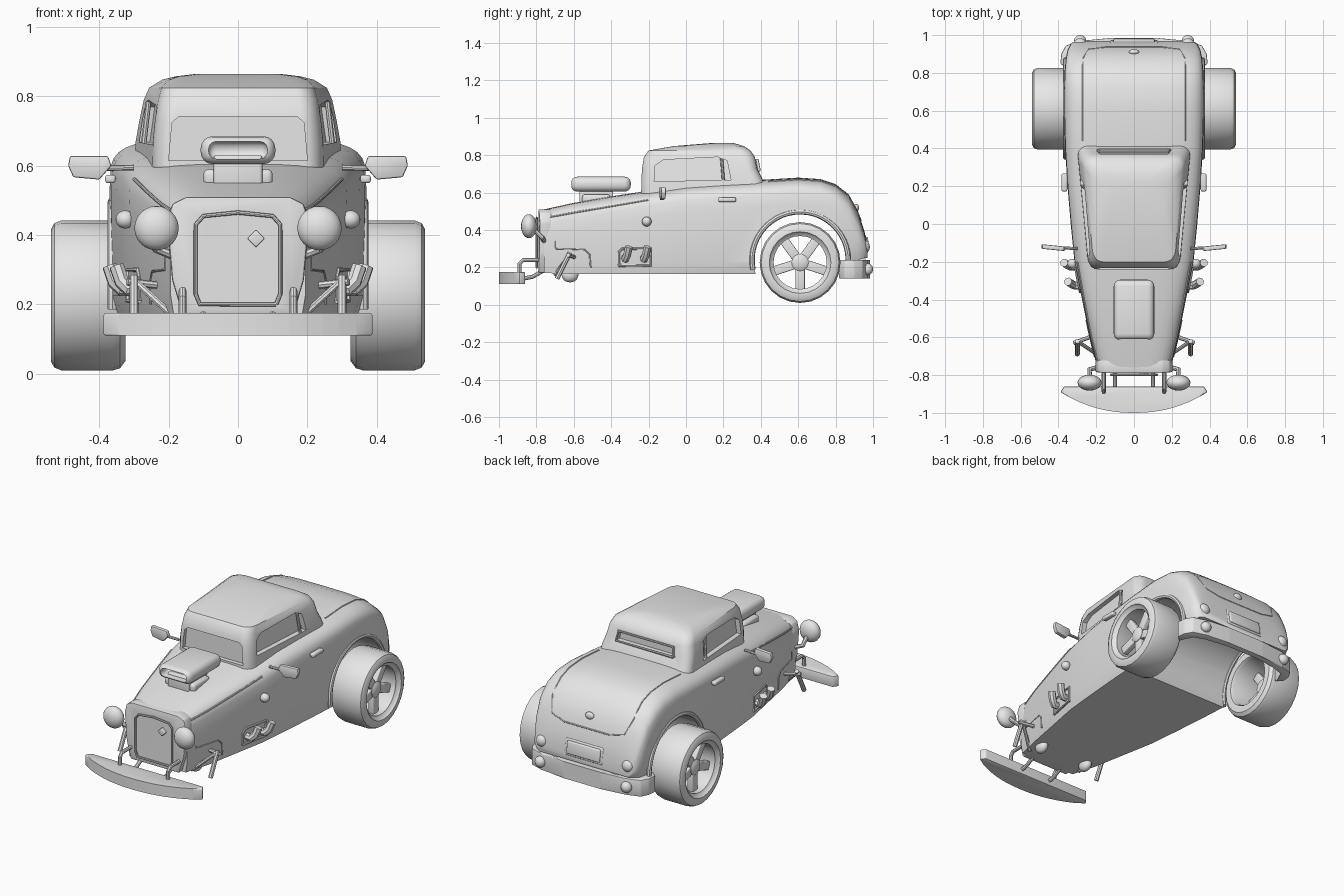
import bpy, bmesh
from math import sin, cos, pi, radians
from mathutils import Vector, Matrix

if "Cube" in bpy.data.objects:
    bpy.data.objects.remove(bpy.data.objects["Cube"])

grey = bpy.data.materials.new("plain_grey")
grey.use_nodes = True
grey.diffuse_color = (0.8, 0.8, 0.8, 1)
grey.node_tree.nodes["Principled BSDF"].inputs["Base Color"].default_value = (0.8, 0.8, 0.8, 1)
parts = []


def finish(name, bm):
    bmesh.ops.recalc_face_normals(bm, faces=bm.faces)
    mesh = bpy.data.meshes.new(name)
    bm.to_mesh(mesh)
    bm.free()
    mesh.materials.append(grey)
    ob = bpy.data.objects.new(name, mesh)
    bpy.context.collection.objects.link(ob)
    parts.append(ob)
    return ob


def loft(name, rings, closed=False, bevel=0):
    """Skin a row of equal rings; cap the ends unless the row is closed."""
    bm = bmesh.new()
    rows = [[bm.verts.new(p) for p in ring] for ring in rings]
    n = len(rows[0])
    for a, b in zip(rows, rows[1:] + rows[:1] if closed else rows[1:]):
        for i in range(n):
            bm.faces.new((a[i], a[(i + 1) % n], b[(i + 1) % n], b[i]))
    if not closed:
        bm.faces.new(rows[0])
        bm.faces.new(rows[-1])
    if bevel:
        bmesh.ops.bevel(bm, geom=bm.edges[:], offset=bevel, segments=2,
                        affect='EDGES', profile=0.5, clamp_overlap=True)
    return finish(name, bm)


def prism(name, outline, near, far, bevel=0):
    return loft(name, [[near(*p) for p in outline], [far(*p) for p in outline]], bevel=bevel)


def box(name, centre, size, bevel=0.01, turn=(0, 'Z'), segments=3):
    bm = bmesh.new()
    bmesh.ops.create_cube(bm, size=1)
    bmesh.ops.scale(bm, vec=size, verts=bm.verts)
    if bevel:
        bmesh.ops.bevel(bm, geom=bm.edges[:], offset=bevel, segments=segments,
                        affect='EDGES', profile=0.5, clamp_overlap=True)
    bmesh.ops.transform(bm, verts=bm.verts,
                        matrix=Matrix.Translation(centre) @ Matrix.Rotation(radians(turn[0]), 4, turn[1]))
    return finish(name, bm)


def ball(name, centre, size):
    bm = bmesh.new()
    bmesh.ops.create_uvsphere(bm, u_segments=20, v_segments=12, radius=1)
    bmesh.ops.scale(bm, vec=size, verts=bm.verts)
    bmesh.ops.translate(bm, vec=centre, verts=bm.verts)
    return finish(name, bm)


def tube(name, points, radius):
    curve = bpy.data.curves.new(name, 'CURVE')
    curve.dimensions = '3D'
    curve.bevel_depth = radius
    curve.bevel_resolution = 2
    curve.use_fill_caps = True
    spline = curve.splines.new('POLY')
    spline.points.add(len(points) - 1)
    for point, co in zip(spline.points, points):
        point.co = (*co, 1)
    temp = bpy.data.objects.new("temp", curve)
    bpy.context.collection.objects.link(temp)
    bm = bmesh.new()
    bm.from_mesh(bpy.data.meshes.new_from_object(
        temp.evaluated_get(bpy.context.evaluated_depsgraph_get())))
    bpy.data.objects.remove(temp)
    return finish(name, bm)


def cut(ob, cutter):
    mod = ob.modifiers.new("cut", 'BOOLEAN')
    mod.operation = 'DIFFERENCE'
    mod.solver = 'EXACT'
    mod.object = cutter
    mesh = bpy.data.meshes.new_from_object(ob.evaluated_get(bpy.context.evaluated_depsgraph_get()))
    ob.modifiers.clear()
    ob.data = mesh
    parts.remove(cutter)
    bpy.data.objects.remove(cutter)


# Body stations: y, half width, underside, top
STATIONS = [(-.76, .195, .17, .51), (-.6, .235, .165, .545), (-.4, .275, .165, .58),
            (-.2, .315, .165, .61), (0, .335, .165, .64), (.2, .352, .165, .655),
            (.4, .365, .165, .668), (.6, .37, .18, .68), (.72, .37, .21, .672),
            (.8, .368, .23, .645), (.87, .362, .24, .59), (.92, .352, .24, .5),
            (.955, .335, .25, .39), (.97, .31, .25, .3)]


def station(y):
    for a, b in zip(STATIONS, STATIONS[1:]):
        if y <= b[0]:
            t = (y - a[0]) / (b[0] - a[0])
            w, low, top = [a[i] + t * (b[i] - a[i]) for i in (1, 2, 3)]
            return w, low, top, min(.14, .6 * (top - low))


def deck(x, y):
    w, low, top, h = station(y)
    return Vector((x, y, top - h + h * max(0, 1 - (x / w) ** 4) ** .25))


def flank(y, z):
    w, low, top, h = station(y)
    return w * max(0, 1 - (max(0, z - top + h) / h) ** 4) ** .25


def body_ring(y):
    w, low, top, h = station(y)
    arch = []
    for i in range(19):
        c, s = cos(pi * i / 18), abs(sin(pi * i / 18))
        arch.append((w * abs(c) ** .5 * (1 if c > 0 else -1), y, top - h + h * s ** .5))
    sill = low + min(.06, .25 * (top - low))
    return [(.95 * w, y, low), (w, y, sill), *arch, (-w, y, sill), (-.95 * w, y, low)]


def circle(r, y, z, x, n=32):
    return [(x, y + r * cos(2 * pi * i / n), z + r * sin(2 * pi * i / n)) for i in range(n)]


body = loft("body", [body_ring(s[0]) for s in STATIONS])
cut(body, loft("arch_cutter", [circle(.25, .61, .24, x) for x in (-.6, .6)]))

# Cabin: height, front, back, half width
def cabin_ring(z, front, back, w, r=.06):
    ring = []
    for k, (sx, sy) in enumerate([(1, 1), (-1, 1), (-1, -1), (1, -1)]):
        for i in range(6):
            a = pi / 2 * (k + i / 5)
            y = (back - r if sy > 0 else front + r) + r * sin(a)
            ring.append(((sx * (w - r) + r * cos(a)) * taper(y), y, z))
    return ring


def taper(y):
    return 1 - .2 * (.4 - y) / .63


cabin = loft("cabin", [cabin_ring(*s) for s in (
    (.58, -.24, .44, .303), (.67, -.24, .41, .3), (.73, -.235, .38, .292), (.79, -.225, .368, .28),
    (.825, -.2, .345, .266), (.848, -.07, .31, .23), (.858, .05, .28, .19), (.865, .14, .25, .13))])
side_glass = [(-.17, .66), (-.165, .745), (-.12, .775), (.17, .79), (.22, .77), (.24, .668)]
screen = [(-.2, .615), (-.19, .725), (-.17, .742), (.17, .742), (.19, .725), (.2, .615)]
slot = [(-.19, .72), (-.18, .775), (.18, .775), (.19, .72)]
for s in (-1, 1):
    cut(cabin, prism("glass_cutter", side_glass,
                     lambda y, z: (s * ((.3 - .13 * (z - .6)) * taper(y) - .022), y, z),
                     lambda y, z: (s * .5, y, z)))
    tube("window_divider", [(s * .272, .2, .665), (s * .258, .19, .785)], .008)
cut(cabin, prism("glass_cutter", screen, lambda x, z: (x, -.215, z), lambda x, z: (x, -.4, z)))
cut(cabin, prism("glass_cutter", slot, lambda x, z: (x, .355, z), lambda x, z: (x, .5, z)))
tube("rear_window_frame", [(x, .393 - .2 * (z - .71), z) for x, z in slot + slot[:1]], .008)

# Grille shell with recessed panel
half = [(.16, .17), (.19, .27), (.205, .44), (.19, .49), (.15, .51)]
shell = half + [(-x, z) for x, z in reversed(half)]
grille = prism("grille_shell", shell, lambda x, z: (x, -.8 + .4 * x * x, z),
               lambda x, z: (x, -.72, z), .008)
pane = [(.11, .2), (.122, .23), (.122, .43), (.1, .455), (0, .465)]
pane += [(-x, z) for x, z in reversed(pane[:4])]
cut(grille, prism("pane_cutter", pane, lambda x, z: (x, -.785, z), lambda x, z: (x, -.9, z)))
tube("grille_trim", [(x, -.798, z) for x, z in pane + pane[:1]], .006)
box("grille_badge", (.052, -.79, .39), (.036, .02, .036), .004, (45, 'Y'))

# Air scoop on its pedestal
scoop = box("air_scoop", (0, -.455, .645), (.215, .32, .08), .034, segments=4)
cut(scoop, box("scoop_cutter", (0, -.6, .645), (.17, .12, .05), .022))
box("scoop_pedestal", (0, -.48, .58), (.14, .18, .1), .008)
box("intake_base", (0, -.48, .565), (.2, .15, .05), .015)

# Bumpers
xs = [-.39 + .78 * i / 16 for i in range(17)]
blade = [(x, -1 + .11 * (abs(x) / .39) ** 2.2) for x in xs] + [(.37, -.86), (-.37, -.86)]
prism("front_bumper", blade, lambda x, y: (x, y, .11), lambda x, y: (x, y, .175), .006)
wrap = [(.39, .85), (.385, .9), (.36, .945), (.28, .97), (.12, .985)]
wrap += [(-x, y) for x, y in reversed(wrap)]
wrap += [(x * .9, y - .035) for x, y in reversed(wrap)]
prism("rear_bumper", wrap, lambda x, y: (x, y, .14), lambda x, y: (x, y, .24), .006)

# Trunk outline, badge and number plate panel
lid = [deck(.27, .44 + .04 * i) for i in range(12)] + [deck(.24, .925), deck(.15, .935)]
tube("trunk_seam", lid + [Vector((-p.x, p.y, p.z)) for p in reversed(lid)], .004)
ball("trunk_badge", deck(0, .91), (.028, .015, .022))
box("plate_panel", (0, .962, .325), (.22, .03, .075), .008, (8, 'X'))
box("plate_rim", (0, .958, .325), (.25, .02, .1), .008, (8, 'X'))

for s in (-1, 1):
    # Rear wheel: tyre, five spokes and hub
    tyre = [(.325, .15), (.325, .19), (.34, .21), (.36, .216), (.51, .216), (.53, .208),
            (.54, .19), (.54, .165), (.53, .16), (.52, .142), (.34, .142)]
    loft("rear_tyre", [circle(r, .61, .226, s * x, 24) for x, r in tyre], closed=True)
    loft("rear_hub", [circle(r, .61, .226, s * x, 20) for x, r in
                      ((.43, .045), (.49, .045), (.5, .03))])
    for k in range(5):
        a = -pi / 2 + k * 2 * pi / 5
        box("wheel_spoke", (s * .47, .61 + .085 * cos(a), .226 + .085 * sin(a)),
            (.035, .13, .05), .005, (a * 180 / pi, 'X'))
    tube("arch_lip", [(s * .362, .61 + .257 * cos(a), .24 + .257 * sin(a))
                      for a in [radians(8 * i) for i in range(25)]], .014)
    # Lamps
    ball("headlight", (s * .235, -.84, .42), (.064, .042, .064))
    tube("headlight_arm", [(s * .235, -.82, .41), (s * .235, -.77, .36), (s * .16, -.75, .33)], .013)
    ball("tail_light", (s * .285, .955, .31), (.035, .028, .035))
    ball("bumper_light", (s * .285, .972, .19), (.032, .028, .032))
    # Bumper brackets
    tube("front_bracket", [(s * .16, -.89, .15), (s * .16, -.89, .22), (s * .16, -.87, .24),
                           (s * .16, -.75, .24)], .011)
    tube("lower_bracket", [(s * .1, -.87, .14), (s * .1, -.82, .15), (s * .1, -.75, .19)], .011)
    box("rear_bracket", (s * .2, .92, .22), (.04, .08, .06), .005)
    # Front suspension links
    tube("link_rod", [(s * .18, -.7, .16), (s * .3, -.62, .27)], .01)
    tube("steering_arm", [(s * .18, -.58, .25), (s * .32, -.63, .265)], .011)
    tube("stub_pin", [(s * .3, -.69, .14), (s * .3, -.62, .28)], .013)
    ball("axle_mount", (s * .16, -.62, .16), (.03, .045, .04))
    # Exhaust stubs in their side plate
    tube("exhaust_frame", [(s * (flank(y, z) + .002), y, z) for y, z in
                           ((-.36, .21), (-.19, .21), (-.19, .3), (-.34, .3), (-.36, .28), (-.36, .21))], .007)
    for y in (-.325, -.225):
        w = flank(y, .25)
        tube("exhaust_stub", [(s * (w - .03), y, .25), (s * (w + .025), y, .245),
                              (s * (w + .045), y + .01, .265), (s * (w + .06), y + .02, .31)], .022)
    # Side fittings
    ball("side_knob", (s * .325, -.21, .445), (.028, .026, .026))
    box("door_handle", (s * .368, .22, .562), (.03, .095, .024), .008)
    tube("mirror_arm", [(s * .3, -.13, .595), (s * .42, -.125, .592)], .008)
    glass = [(.365, .6), (.375, .628), (.485, .628), (.49, .6), (.475, .567), (.4, .56)]
    prism("mirror", glass, lambda x, z: (s * x, -.138 + .1 * (x - .42), z),
          lambda x, z: (s * x, -.114 + .1 * (x - .42), z), .005)
    # Hood crease and frame panel seams
    tube("hood_crease", [(s * flank(y, z), y, z) for y, z in
                         [(-.74 + .06 * i, .468 + .0065 * i * 1.6) for i in range(10)]], .005)
    tube("frame_seam", [(s * flank(y, z), y, z) for y, z in
                        ((-.7, .48), (-.7, .3), (-.54, .295), (-.515, .27), (-.51, .2))], .004)

# Smooth shading with sharp edges kept
bpy.ops.object.select_all(action='DESELECT')
for ob in parts:
    ob.select_set(True)
bpy.context.view_layer.objects.active = body
bpy.ops.object.shade_smooth_by_angle(angle=radians(35))
